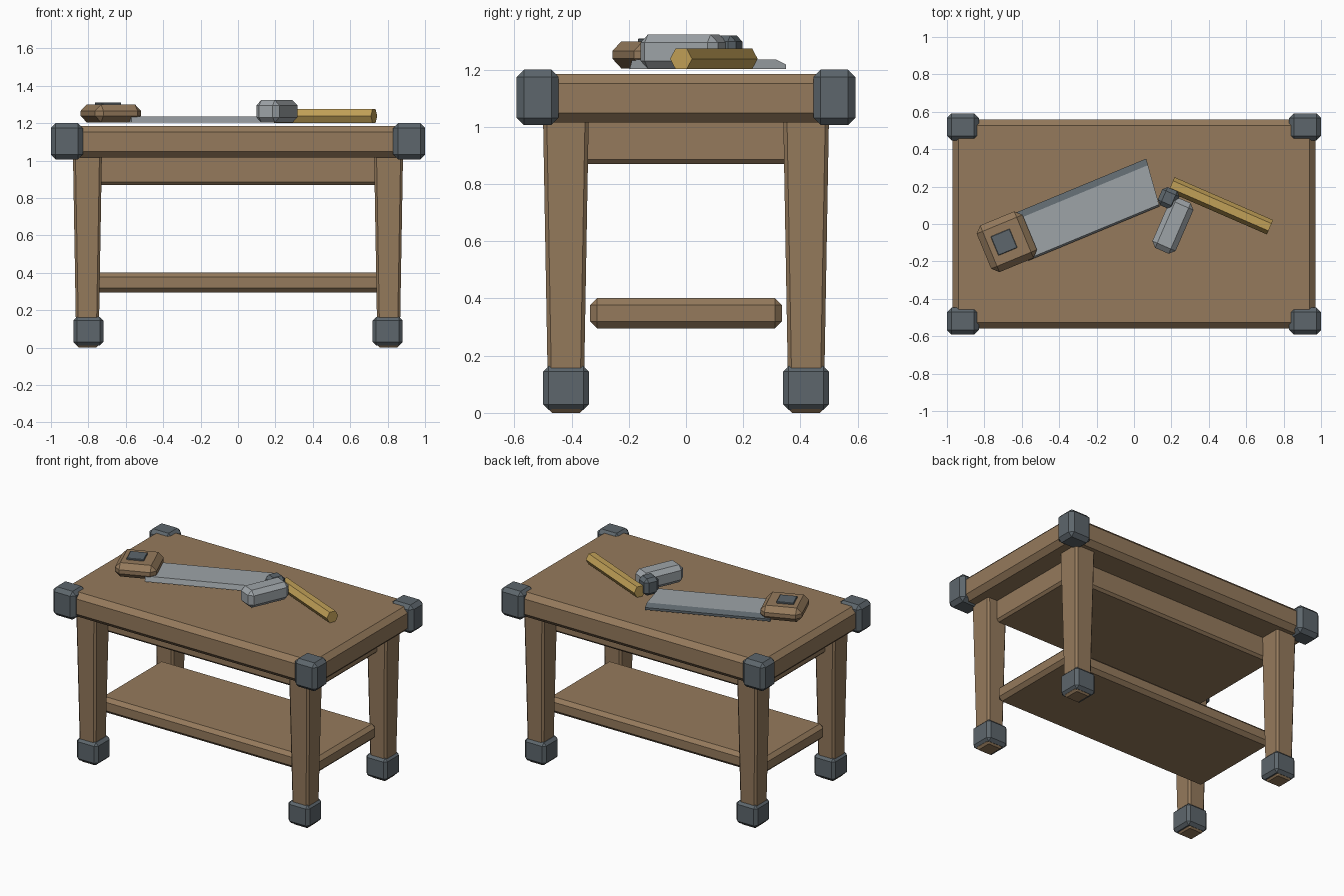
import bpy, bmesh
from math import radians, cos, sin, pi
from mathutils import Matrix, Vector

if "Cube" in bpy.data.objects:
    bpy.data.objects.remove(bpy.data.objects["Cube"])


def material(name, rgb):
    m = bpy.data.materials.new(name)
    m.use_nodes = True
    m.diffuse_color = (*rgb, 1)
    m.node_tree.nodes["Principled BSDF"].inputs["Base Color"].default_value = (*rgb, 1)
    return m


WOOD = material("brown wood", (0.30, 0.195, 0.107))
IRON = material("dark iron", (0.109, 0.133, 0.15))
STEEL = material("light steel", (0.34, 0.37, 0.39))
GOLD = material("golden wood", (0.53, 0.35, 0.095))


def finish(name, bm, mats, loc=(0, 0, 0), angle=0, chamfer=0):
    bmesh.ops.recalc_face_normals(bm, faces=bm.faces)
    if chamfer:
        bmesh.ops.bevel(bm, geom=bm.edges[:], offset=chamfer, segments=1,
                        affect='EDGES', clamp_overlap=True)
    mesh = bpy.data.meshes.new(name)
    bm.to_mesh(mesh)
    bm.free()
    for m in mats:
        mesh.materials.append(m)
    ob = bpy.data.objects.new(name, mesh)
    ob.location = loc
    ob.rotation_euler.z = radians(angle)
    bpy.context.collection.objects.link(ob)
    return ob


def box(name, mat, center, size, chamfer, angle=0, taper=1):
    """Chamfered box; taper scales its lower end."""
    bm = bmesh.new()
    bmesh.ops.create_cube(bm, size=1)
    for v in bm.verts:
        k = taper if v.co.z < 0 else 1
        v.co = Vector((v.co.x * size[0] * k, v.co.y * size[1] * k, v.co.z * size[2]))
    return finish(name, bm, [mat], center, angle, chamfer)


def prism(name, mats, profile, length, loc, angle):
    """Extrude a (y, z) profile along local x."""
    bm = bmesh.new()
    face = bm.faces.new([bm.verts.new((0, y, z)) for y, z in profile])
    ext = bmesh.ops.extrude_face_region(bm, geom=[face])
    moved = [g for g in ext["geom"] if isinstance(g, bmesh.types.BMVert)]
    bmesh.ops.translate(bm, verts=moved, vec=(length, 0, 0))
    return finish(name, bm, mats, loc, angle)


# Bench boards
box("tabletop", WOOD, (0, 0, 1.1), (1.94, 1.12, 0.17), 0.033)
box("apron", WOOD, (0, 0, 0.96), (1.62, 0.72, 0.18), 0.016)
box("lower_shelf", WOOD, (0, 0, 0.348), (1.64, 0.67, 0.106), 0.024)

# Legs with iron feet, and iron corner caps on the top
for x_name, sx in (("left", 1), ("right", -1)):
    for y_name, sy in (("front", -1), ("back", 1)):
        tag = f"{y_name}_{x_name}"
        box(tag + "_leg", WOOD, (sx * 0.805, sy * 0.42, 0.52),
            (0.155, 0.16, 1.04), 0.013, taper=0.77)
        box(tag + "_foot", IRON, (sx * 0.8, sy * 0.42, 0.087),
            (0.16, 0.16, 0.153), 0.019)
        box(tag + "_corner_cap", IRON, (sx * 0.915, sy * 0.519, 1.103),
            (0.17, 0.146, 0.194), 0.025)

# Saw: block handle, inlaid plate, blade with a dark sloping edge
TILT = 22.5
box("saw_handle", WOOD, (-0.68, -0.095, 1.252), (0.265, 0.27, 0.095), 0.034, TILT)
box("saw_handle_plate", IRON, (-0.695, -0.097, 1.302), (0.11, 0.11, 0.016), 0.003, TILT)
blade = prism("saw_blade", [STEEL, IRON],
              [(0.035, 1.202), (0.045, 1.236), (0.262, 1.236), (0.298, 1.218), (0.298, 1.202)],
              0.77, (0, 0, 0), TILT)
for v in blade.data.vertices:
    v.co.x -= 0.6
    # Slanted tip
    if v.co.x > 0:
        v.co.x += (v.co.y - 0.1) * 0.12
for p in blade.data.polygons:
    p.material_index = int(p.center.y > 0.27)

# Hammer: steel head, iron neck, six-sided shaft
SWING = -23.5
box("hammer_head", STEEL, (0.208, -0.008, 1.263), (0.135, 0.295, 0.12), 0.028, SWING)
box("hammer_neck", IRON, (0.185, 0.138, 1.262), (0.1, 0.105, 0.116), 0.022, SWING)
hexagon = [(0.042 * cos(i * pi / 3), 0.042 * sin(i * pi / 3)) for i in range(6)]
prism("hammer_shaft", [GOLD], hexagon, 0.575, (0.2, 0.212, 1.238), SWING)
